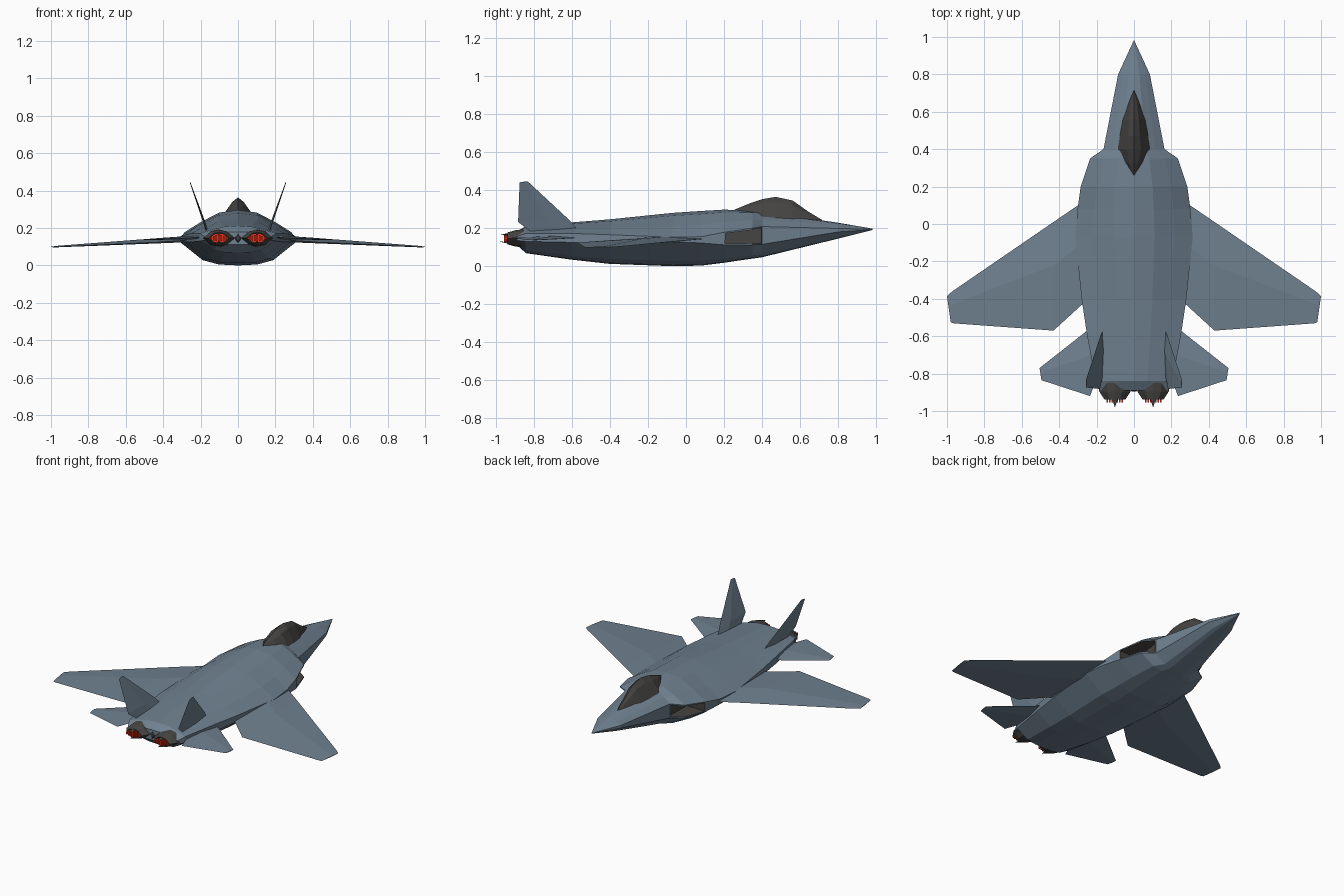
import bpy, bmesh
from mathutils import Vector

if "Cube" in bpy.data.objects:
    bpy.data.objects.remove(bpy.data.objects["Cube"])


def material(name, rgb):
    m = bpy.data.materials.new(name)
    m.diffuse_color = (*rgb, 1)
    m.use_nodes = True
    m.node_tree.nodes["Principled BSDF"].inputs["Base Color"].default_value = m.diffuse_color
    return m


SKIN = material("blue_grey", (0.16, 0.22, 0.28))
DARK = material("dark_grey", (0.06, 0.058, 0.055))
RED = material("exhaust_red", (0.8, 0.03, 0.01))


def finish(bm, name, mats, mirror=True):
    bmesh.ops.remove_doubles(bm, verts=bm.verts, dist=1e-5)
    bmesh.ops.dissolve_degenerate(bm, edges=bm.edges, dist=1e-5)
    bmesh.ops.recalc_face_normals(bm, faces=bm.faces)
    me = bpy.data.meshes.new(name)
    bm.to_mesh(me)
    bm.free()
    for m in mats:
        me.materials.append(m)
    ob = bpy.data.objects.new(name, me)
    bpy.context.collection.objects.link(ob)
    if mirror:
        mod = ob.modifiers.new("mirror", "MIRROR")
        mod.use_clip = True
    return ob


def loft(bm, rings, closed=False, caps=False):
    """Bridge equal-length point rings; returns faces[ring][segment]."""
    vs = [[bm.verts.new(p) for p in r] for r in rings]
    n = len(rings[0])
    rows = []
    for a, b in zip(vs, vs[1:]):
        rows.append([bm.faces.new((a[i], a[(i + 1) % n], b[(i + 1) % n], b[i]))
                     for i in range(n if closed else n - 1)])
    if caps:
        bm.faces.new(vs[0])
        bm.faces.new(vs[-1])
    return rows


# Fuselage: y, half width, top, upper chine, lower chine, bottom
sections = [
    (0.98, 0.002, 0.197, 0.194, 0.192, 0.190),
    (0.80, 0.085, 0.228, 0.198, 0.180, 0.145),
    (0.40, 0.163, 0.287, 0.208, 0.115, 0.047),
    (0.35, 0.235, 0.292, 0.200, 0.112, 0.040),
    (0.20, 0.285, 0.297, 0.178, 0.112, 0.018),
    (0.08, 0.302, 0.290, 0.155, 0.122, 0.003),
    (-0.07, 0.314, 0.280, 0.152, 0.128, 0.000),
    (-0.40, 0.280, 0.246, 0.165, 0.125, 0.012),
    (-0.60, 0.250, 0.230, 0.172, 0.125, 0.034),
    (-0.84, 0.205, 0.212, 0.172, 0.130, 0.068),
    (-0.89, 0.180, 0.180, 0.155, 0.135, 0.112),
]


def half_section(y, w, top, hi, lo, bot):
    t, b = top - hi, bot - lo
    prof = [(0, top), (0.35, top - 0.12 * t), (0.7, hi + 0.45 * t), (1, hi),
            (1, lo), (0.6, lo + 0.78 * b), (0.33, lo + 0.96 * b), (0, bot)]
    return [(w * x, y, z) for x, z in prof]


bm = bmesh.new()
rows = loft(bm, [half_section(*s) for s in sections])
tail = [v for v in bm.verts if abs(v.co.y + 0.89) < 1e-4]
bm.faces.new(tail)
# Recessed air intake in the side strip
mouth = [rows[2][3], rows[3][3]]
bmesh.ops.recalc_face_normals(bm, faces=bm.faces)
bmesh.ops.inset_region(bm, faces=mouth, thickness=0.009)
pocket = bmesh.ops.extrude_face_region(bm, geom=mouth)
floor = [f for f in pocket["geom"] if isinstance(f, bmesh.types.BMFace)]
bmesh.ops.delete(bm, geom=[f for f in mouth if f.is_valid], context="FACES_ONLY")
for v in {v for f in floor for v in f.verts}:
    v.co.x = 0.15
    for f in v.link_faces:
        f.material_index = 1
finish(bm, "fuselage", [SKIN, DARK])

# Canopy: y, half width, base, top
bm = bmesh.new()
loft(bm, [[(0, y, t), (0.4 * w, y, t - 0.22 * (t - b)), (w, y, b)] for y, w, b, t in [
    (0.715, 0.001, 0.240, 0.243), (0.64, 0.042, 0.228, 0.288),
    (0.56, 0.064, 0.238, 0.345), (0.47, 0.080, 0.246, 0.364),
    (0.40, 0.092, 0.250, 0.352), (0.33, 0.062, 0.264, 0.328),
    (0.255, 0.001, 0.290, 0.297)]])
finish(bm, "canopy", [DARK])


# Flying surfaces: stations of leading point, trailing point, thickness
def surface(name, stations, up):
    up = Vector(up).normalized()
    rings = []
    for le, te, th in stations:
        le, te = Vector(le), Vector(te)
        mid = le.lerp(te, 0.4)
        rings.append([le, mid + up * th / 2, te, mid - up * th / 2])
    b = bmesh.new()
    loft(b, rings, closed=True, caps=True)
    finish(b, name, [SKIN])


surface("wings", [((0.25, 0.134, 0.146), (0.25, -0.405, 0.136), 0.034),
                  ((0.43, 0.011, 0.137), (0.43, -0.57, 0.124), 0.028),
                  ((0.97, -0.359, 0.102), (0.965, -0.531, 0.099), 0.008),
                  ((1.0, -0.385, 0.100), (0.98, -0.525, 0.098), 0.004)], (0, 0, 1))
surface("tailplanes", [((0.19, -0.52, 0.150), (0.19, -0.80, 0.150), 0.020),
                       ((0.235, -0.558, 0.149), (0.235, -0.92, 0.149), 0.018),
                       ((0.505, -0.77, 0.138), (0.495, -0.835, 0.138), 0.005)], (0, 0, 1))
surface("tail_fins", [((0.162, -0.56, 0.180), (0.165, -0.80, 0.170), 0.012),
                      ((0.182, -0.605, 0.235), (0.182, -0.882, 0.232), 0.012),
                      ((0.256, -0.832, 0.446), (0.256, -0.874, 0.440), 0.004)], (1, 0, -0.35))

# Exhaust nozzles with pointed upper and lower petals
CX, CZ = 0.102, 0.146
bm = bmesh.new()
shape = [(-1, 0), (-0.5, 0.8), (0, 1), (0.5, 0.8), (1, 0), (0.5, -0.8), (0, -1), (-0.5, -0.8)]
loft(bm, [[(CX + x * w, y, CZ + z * h) for x, z in shape] for y, w, h in
          [(-0.85, 0.088, 0.048), (-0.895, 0.084, 0.043), (-0.938, 0.056, 0.031), (-0.936, 0.050, 0.025),
           (-0.90, 0.074, 0.034)]], closed=True)
for s in (1, -1):
    base = [bm.verts.new((CX + x, y, CZ + s * z)) for x, y, z in
            [(-0.018, -0.93, 0.029), (0.018, -0.93, 0.029), (0, -0.93, 0.019)]]
    tip = bm.verts.new((CX, -0.98, CZ + s * 0.017))
    bm.faces.new(base)
    for i in range(3):
        bm.faces.new((base[i], base[(i + 1) % 3], tip))
finish(bm, "exhaust_nozzles", [DARK])

# Glowing core: back plate and vertical bars
bm = bmesh.new()
bm.faces.new([bm.verts.new((CX + x * 0.072, -0.905, CZ + z * 0.033)) for x, z in shape])
for i in range(-3, 4):
    box = bmesh.ops.create_cube(bm, size=1)["verts"]
    for v in box:
        v.co = (CX + i * 0.0135 + v.co.x * 0.008, -0.93 + v.co.y * 0.05,
                CZ + v.co.z * (0.038 - 0.007 * abs(i)))
finish(bm, "exhaust_core", [RED])

# Dark wedge between the nozzles
bm = bmesh.new()
loft(bm, [[(0, -0.84, 0.205), (0.07, -0.85, 0.18), (0, -0.84, 0.09)],
          [(0, -0.897, 0.165), (0.01, -0.896, 0.146), (0, -0.897, 0.125)]], caps=True)
finish(bm, "tail_wedge", [DARK])
